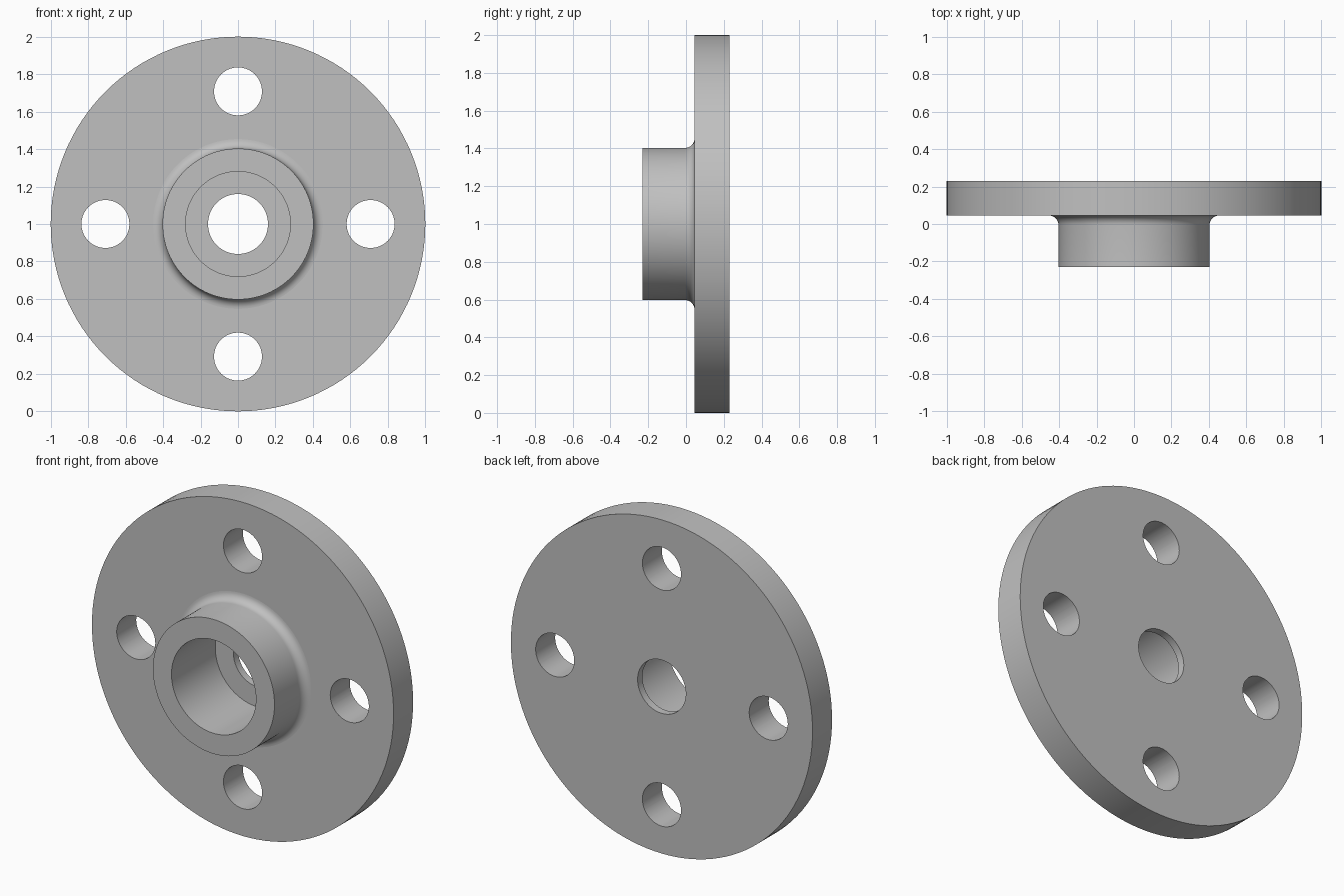
import bpy, bmesh, math
from mathutils import Matrix, Vector

cube = bpy.data.objects.get("Cube")
if cube:
    bpy.data.objects.remove(cube, do_unlink=True)

SEGMENTS = 128
BACK, FACE, FRONT = 0.23, 0.045, -0.23   # planes along y
FLANGE_R, HUB_R, SOCKET_R, BORE_R = 1.0, 0.403, 0.28, 0.16
FILLET, LIP = 0.05, 0.045
BOLT_R, BOLT_CIRCLE = 0.128, 0.708
CENTRE = Vector((0, 0, 1))

# Material
steel = bpy.data.materials.new("steel_grey")
steel.use_nodes = True
grey = (0.53, 0.53, 0.53, 1)
steel.diffuse_color = grey
steel.node_tree.nodes["Principled BSDF"].inputs["Base Color"].default_value = grey


def add_object(name, bm):
    bmesh.ops.recalc_face_normals(bm, faces=bm.faces)
    mesh = bpy.data.meshes.new(name)
    bm.to_mesh(mesh)
    bm.free()
    obj = bpy.data.objects.new(name, mesh)
    bpy.context.collection.objects.link(obj)
    mesh.materials.append(steel)
    return obj


# Flange, hub, fillet, socket and bore turned from one closed profile (radius, y)
profile = [(BORE_R, BACK), (FLANGE_R, BACK), (FLANGE_R, FACE)]
for i in range(9):
    a = math.pi / 2 * i / 8
    profile.append((HUB_R + FILLET * (1 - math.sin(a)),
                    FACE - FILLET * (1 - math.cos(a))))
profile += [(HUB_R, FRONT), (SOCKET_R, FRONT),
            (SOCKET_R, BACK - LIP), (BORE_R, BACK - LIP)]

bm = bmesh.new()
verts = [bm.verts.new(CENTRE + Vector((r, y, 0))) for r, y in profile]
edges = [bm.edges.new((v, verts[(i + 1) % len(verts)])) for i, v in enumerate(verts)]
bmesh.ops.spin(bm, geom=verts + edges, cent=CENTRE, axis=(0, 1, 0),
               angle=math.tau, steps=SEGMENTS)
bmesh.ops.remove_doubles(bm, verts=bm.verts, dist=1e-4)
flange = add_object("hub_flange", bm)

# Four bolt holes
bm = bmesh.new()
for i in range(4):
    a = i * math.pi / 2
    place = Matrix.Translation(
        CENTRE + Vector((math.cos(a) * BOLT_CIRCLE, 0.14, math.sin(a) * BOLT_CIRCLE)))
    bmesh.ops.create_cone(bm, cap_ends=True, segments=64, radius1=BOLT_R,
                          radius2=BOLT_R, depth=0.5,
                          matrix=place @ Matrix.Rotation(math.pi / 2, 4, 'X'))
cutter = add_object("bolt_hole_cutter", bm)
cutter.hide_render = True

cut = flange.modifiers.new("bolt_holes", 'BOOLEAN')
cut.operation = 'DIFFERENCE'
cut.solver = 'EXACT'
cut.object = cutter
bpy.ops.object.select_all(action='DESELECT')
flange.select_set(True)
bpy.context.view_layer.objects.active = flange
bpy.ops.object.modifier_apply(modifier=cut.name)
bpy.data.objects.remove(cutter, do_unlink=True)

# Smooth walls, flat end faces
bpy.ops.object.shade_smooth_by_angle(angle=math.radians(30))
for face in flange.data.polygons:
    if abs(face.normal.y) > 0.999:
        face.use_smooth = False
